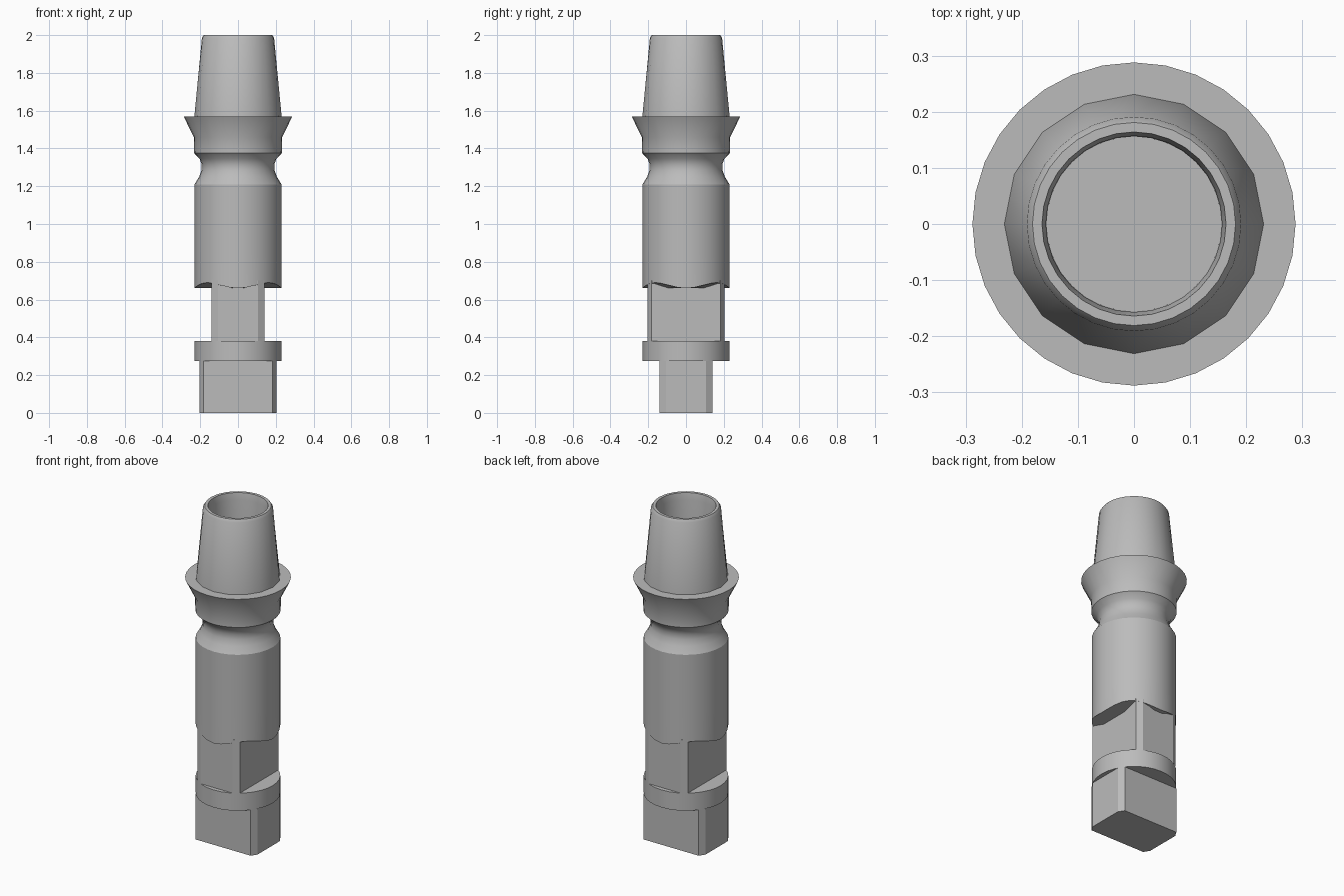
import bpy, bmesh
from math import sin, cos, pi, sqrt, radians

cube = bpy.data.objects.get("Cube")
if cube:
    bpy.data.objects.remove(cube, do_unlink=True)

SIDES = 32
R = 0.23

metal = bpy.data.materials.new("grey metal")
metal.use_nodes = True
grey = (0.5, 0.5, 0.5, 1)
metal.diffuse_color = grey
metal.node_tree.nodes["Principled BSDF"].inputs["Base Color"].default_value = grey


def loft(name, rings, angle=30):
    """Skin a stack of equal-length point rings and cap both ends."""
    bm = bmesh.new()
    loops = [[bm.verts.new(p) for p in ring] for ring in rings]
    n = len(loops[0])
    for a, b in zip(loops, loops[1:]):
        for i in range(n):
            j = (i + 1) % n
            bm.faces.new((a[i], a[j], b[j], b[i]))
    bm.faces.new(loops[0][::-1])
    bm.faces.new(loops[-1])
    bmesh.ops.recalc_face_normals(bm, faces=bm.faces)
    mesh = bpy.data.meshes.new(name)
    bm.to_mesh(mesh)
    bm.free()
    mesh.materials.append(metal)
    obj = bpy.data.objects.new(name, mesh)
    bpy.context.collection.objects.link(obj)
    bpy.ops.object.select_all(action="DESELECT")
    obj.select_set(True)
    bpy.context.view_layer.objects.active = obj
    bpy.ops.object.shade_smooth_by_angle(angle=radians(angle))
    return obj


def circle(r, z, coarse=False, wave=0.0):
    """Ring of points; coarse flattens it to half the sides, wave lifts its diagonals."""
    ring = []
    for i in range(SIDES):
        t = 2 * pi * i / SIDES
        k = r * cos(2 * pi / SIDES) if coarse and i % 2 else r
        ring.append((k * cos(t), k * sin(t), z + wave * sin(2 * t) ** 2))
    return ring


def flatted(half_x, half_y, z):
    """Round bar outline with flats milled on all four sides."""
    cx, cy = sqrt(R**2 - half_y**2), sqrt(R**2 - half_x**2)
    quarter = [(half_x, cy), (cx, half_y)]
    pts = quarter + [(-x, y) for x, y in quarter[::-1]]
    pts += [(-x, -y) for x, y in pts]
    return [(x, y, z) for x, y in pts]


# Main shaft: wavy lower edge, waist groove, flared flange, hollow tapered socket
shaft = [circle(R, 0.66, wave=0.03)]
shaft += [circle(r, z) for r, z in (
    (R, 0.85), (R, 1.21), (0.206, 1.25), (0.193, 1.285), (0.192, 1.315),
    (0.203, 1.345), (0.232, 1.375), (0.234, 1.46), (0.288, 1.57))]
shaft += [circle(0.231, 1.57, coarse=True)]
shaft += [circle(r, z) for r, z in (
    (0.191, 1.985), (0.181, 2.0), (0.164, 2.0), (0.157, 1.96), (0.156, 1.5))]
loft("shaft", shaft)

# Flatted neck, round collar and flatted foot below the shaft
loft("neck", [flatted(0.14, 0.204, z) for z in (0.38, 0.70)], 20)
loft("collar", [circle(R, z) for z in (0.275, 0.38)])
loft("foot", [flatted(0.204, 0.14, z) for z in (0, 0.275)], 20)
